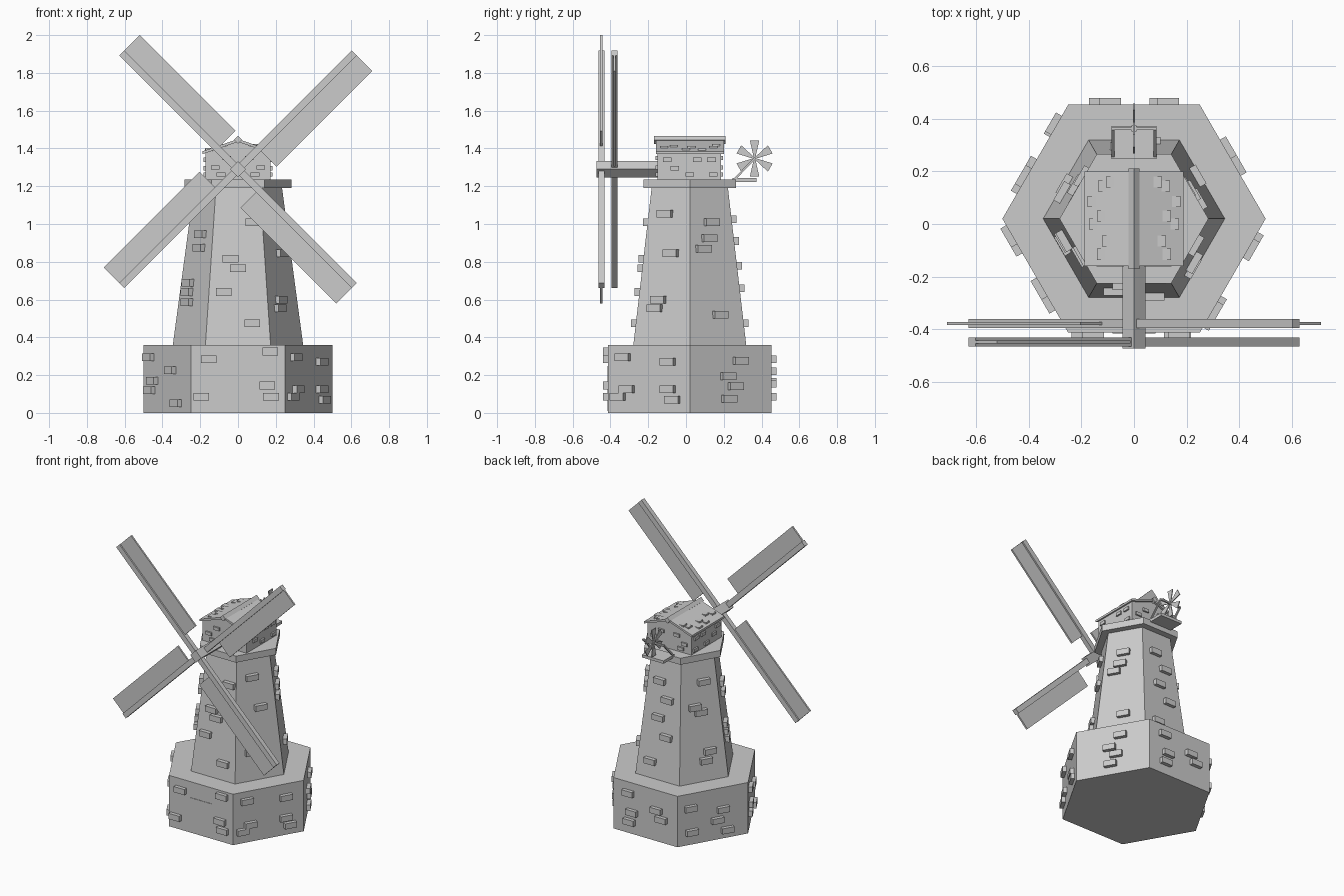
import bpy, bmesh
from math import radians, sin, cos, sqrt
from mathutils import Matrix, Vector

if "Cube" in bpy.data.objects:
    bpy.data.objects.remove(bpy.data.objects["Cube"])

CY = 0.02            # tower centre in y
HUB = Vector((0, 0, 1.29))


def finish(bm, name):
    bmesh.ops.recalc_face_normals(bm, faces=bm.faces)
    me = bpy.data.meshes.new(name)
    bm.to_mesh(me)
    bm.free()
    ob = bpy.data.objects.new(name, me)
    bpy.context.collection.objects.link(ob)
    return ob


def add_box(bm, loc, size, rot=None):
    m = Matrix.Translation(loc) @ (rot or Matrix()) @ Matrix.Diagonal((*size, 1))
    bmesh.ops.create_cube(bm, size=1, matrix=m)


def box(name, loc, size, rot=None):
    bm = bmesh.new()
    add_box(bm, loc, size, rot)
    return finish(bm, name)


def hexagon(name, r1, r2, z1, z2):
    bm = bmesh.new()
    bmesh.ops.create_cone(bm, cap_ends=True, segments=6, radius1=r1, radius2=r2, depth=z2 - z1,
                          matrix=Matrix.Translation((0, CY, (z1 + z2) / 2)))
    # make sure corners lie on the x axis
    if max(v.co.x for v in bm.verts) < max(r1, r2) * 0.95:
        bmesh.ops.rotate(bm, verts=bm.verts, cent=(0, CY, 0), matrix=Matrix.Rotation(radians(30), 3, 'Z'))
    return finish(bm, name)


def prism(name, profile, y1, y2):
    bm = bmesh.new()
    f = bm.faces.new([bm.verts.new((x, y1, z)) for x, z in profile])
    ext = bmesh.ops.extrude_face_region(bm, geom=[f])
    bmesh.ops.translate(bm, vec=(0, y2 - y1, 0), verts=[v for v in ext['geom'] if isinstance(v, bmesh.types.BMVert)])
    return finish(bm, name)


# Main masonry
hexagon("stone_base", 0.5, 0.5, 0, 0.36)
hexagon("tower", 0.345, 0.232, 0.36, 1.2)
hexagon("gallery_plate", 0.283, 0.283, 1.19, 1.236)
box("door", (0, -0.408, 0.129), (0.165, 0.016, 0.238))

# Raised bricks: face azimuth -> (offset along face, height)
base_bricks = {
    -90: [(-.155, .285), (.17, .325), (.155, .145), (-.195, .085), (.175, .085)],
    -30: [(-.155, .295), (.12, .27), (-.13, .125), (.12, .125), (-.185, .085), (.15, .07)],
    30: [(.055, .275), (-.02, .195), (.025, .14), (-.015, .075)],
    90: [(-.13, .285), (.09, .22), (.13, .165), (-.1, .155), (-.12, .085)],
    150: [(-.16, .26), (.07, .21), (.03, .14), (-.15, .09), (.1, .06)],
    210: [(-.18, .295), (.05, .225), (-.14, .17), (-.17, .12), (.11, .05)],
}
tower_bricks = {
    -90: [(.08, 1.01), (-.04, .815), (0, .765), (-.075, .64), (.075, .475)],
    -30: [(-.02, 1.055), (.03, .845), (-.03, .6), (-.05, .555)],
    30: [(0, 1.01), (-.02, .925), (-.06, .87), (.02, .52)],
    90: [(-.03, 1.025), (.04, .91), (-.02, .78), (.05, .66), (-.06, .475)],
    150: [(.03, 1.03), (-.04, .87), (.0, .83), (.05, .56), (.02, .5)],
    210: [(.02, .945), (.02, .875), (-.06, .69), (-.06, .64), (-.05, .585)],
}


def bricks(name, table, radius):
    bm = bmesh.new()
    for az, spots in table.items():
        a = radians(az)
        n, t = Vector((cos(a), sin(a), 0)), Vector((-sin(a), cos(a), 0))
        for off, z in spots:
            p = n * (radius(z) * 0.866 + 0.003) + t * off + Vector((0, CY, z))
            add_box(bm, p, (0.045, 0.083, 0.04), Matrix.Rotation(a, 4, 'Z'))
    return finish(bm, name)


bricks("base_bricks", base_bricks, lambda z: 0.5)
bricks("tower_bricks", tower_bricks, lambda z: 0.345 - 0.113 * (z - 0.36) / 0.84)

# Cap house, roof and ridge
prism("cap_house", [(-.172, 1.23), (.172, 1.23), (.172, 1.375), (0, 1.435), (-.172, 1.375)], -0.15, 0.185)
upper = [(.188, 1.385), (0, 1.45), (-.188, 1.385)]
prism("cap_roof", upper + [(x, z - 0.015) for x, z in upper[::-1]], -0.16, 0.2)
s = 0.021 * sqrt(2)
box("roof_ridge", (0, 0.02, 1.445), (s, 0.38, s), Matrix.Rotation(radians(45), 4, 'Y'))

# Level shingles sunk into the slopes, and small bricks on the walls
bm = bmesh.new()
for side in (-1, 1):
    for x, y in [(.085, .16), (.115, .145), (.155, .085), (.12, .03), (.15, .0), (.1, -.065), (.12, -.115)]:
        add_box(bm, (side * x, y, 1.45 - x * .346 - .007), (0.042, 0.042, 0.022))
finish(bm, "roof_shingles")
bm = bmesh.new()
for side in (-1, 1):
    for y, z in [(.06, 1.34), (.135, 1.34), (-.06, 1.295), (.02, 1.262), (.145, 1.262), (-.1, 1.34)]:
        add_box(bm, (side * .173, y, z), (0.02, 0.045, 0.022))
    for x, z in [(.06, 1.35), (.12, 1.3), (.09, 1.262)]:
        add_box(bm, (side * x, -.151, z), (0.045, 0.02, 0.022))
        add_box(bm, (side * x, .186, z), (0.045, 0.02, 0.022))
finish(bm, "cap_bricks")

# Windshaft: square beam set on its corner
s = 0.043 * sqrt(2)
box("windshaft", HUB + Vector((0, -0.3, 0)), (s, 0.346, s), Matrix.Rotation(radians(45), 4, 'Y'))

# Sail stocks and sails, two crossed pairs at different depths
for label, y, angle in [("front", -0.448, -45), ("rear", -0.378, 45)]:
    rot = Matrix.Rotation(radians(angle), 4, 'Y')
    box(f"{label}_sail_stock", HUB + Vector((0, y, 0)), (0.036, 0.033, 1.74), rot)
    for end, k in (("upper", 0), ("lower", 180)):
        # sail sits on the clockwise side of its arm
        r = Matrix.Rotation(radians(angle + k), 4, 'Y')
        c = r @ Vector((0.067, 0, 0.512))
        box(f"{label}_{end}_sail", HUB + Vector((0, y, 0)) + c, (0.134, 0.012, 0.716), r)

# Fantail platform, struts, axle and six-blade fan
FAN = Vector((0, 0.363, 1.347))
box("fantail_platform", (0, 0.31, 1.233), (0.17, 0.125, 0.02))
bm = bmesh.new()
for side in (-1, 1):
    a, b = Vector((side * .08, .255, 1.235)), Vector((side * .08, .363, 1.347))
    d = b - a
    add_box(bm, (a + b) / 2, (0.011, 0.011, d.length), d.to_track_quat('Z', 'Y').to_matrix().to_4x4())
add_box(bm, FAN, (0.17, 0.011, 0.011))
finish(bm, "fantail_frame")
bm = bmesh.new()
add_box(bm, FAN, (0.02, 0.022, 0.022))
for k in range(6):
    r = Matrix.Rotation(radians(60 * k), 4, 'X')
    vs = [bm.verts.new(FAN + r @ Vector((x, w, z))) for x in (-.003, .003)
          for w, z in ((-.005, .008), (.005, .008), (.025, .096), (-.025, .096))]
    bm.faces.new(vs[:4])
    bm.faces.new(vs[4:])
    for j in range(4):
        n = (j + 1) % 4
        bm.faces.new((vs[j], vs[n], vs[n + 4], vs[j + 4]))
finish(bm, "fantail_fan")
